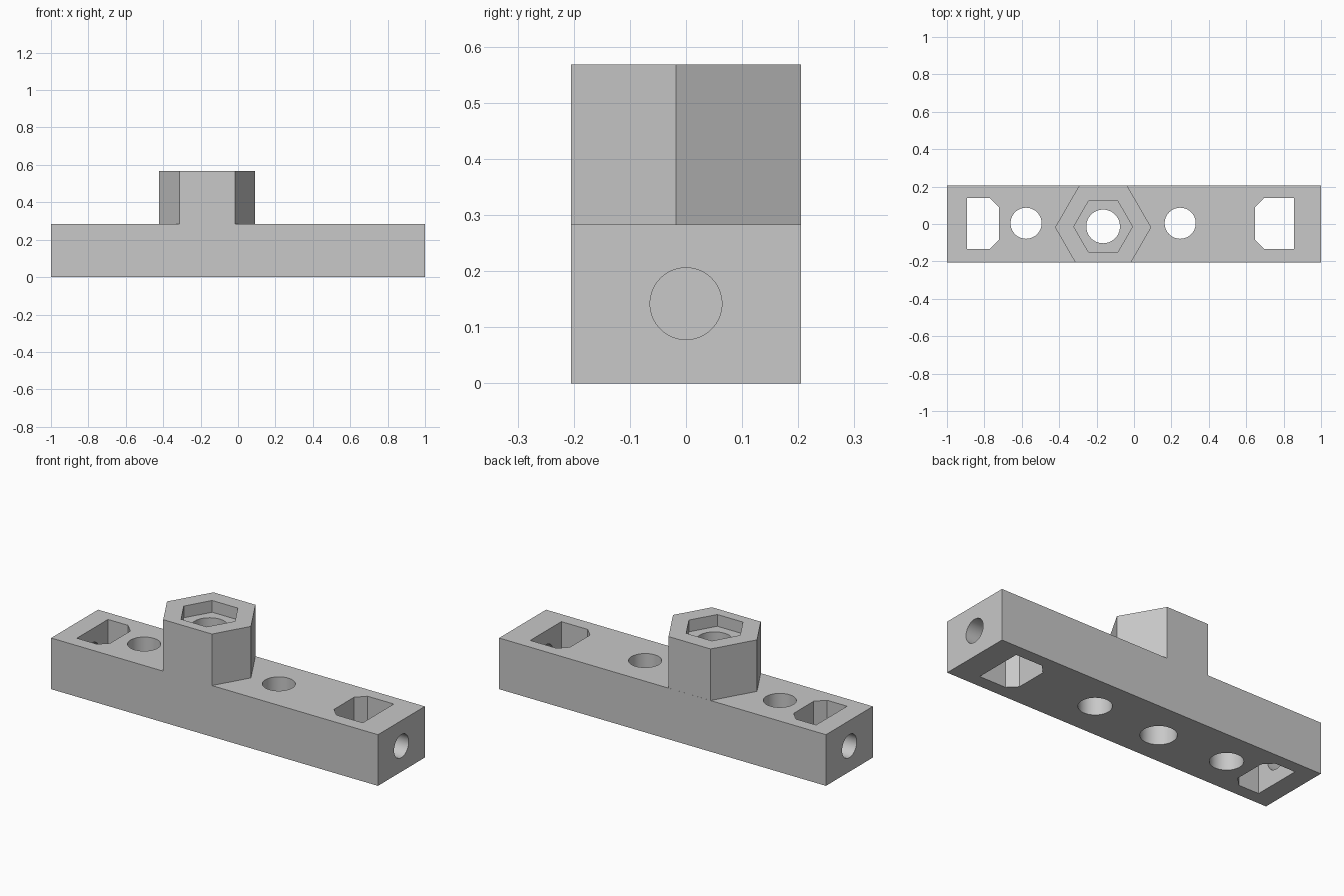
import bpy, bmesh, math
from mathutils import Matrix

cube = bpy.data.objects.get("Cube")
if cube:
    bpy.data.objects.remove(cube, do_unlink=True)

WIDTH, BAR_TOP, BOSS_TOP = 0.41, 0.283, 0.568
BOSS_X, BOSS_Y = -0.165, -0.018

grey = bpy.data.materials.new("light_grey")
grey.use_nodes = True
colour = (0.58, 0.58, 0.58, 1)
grey.diffuse_color = colour
grey.node_tree.nodes["Principled BSDF"].inputs["Base Color"].default_value = colour


def prism(name, points, z0, z1):
    """Extrude a flat outline from z0 up to z1."""
    bm = bmesh.new()
    face = bm.faces.new([bm.verts.new((x, y, z0)) for x, y in points])
    new = bmesh.ops.extrude_face_region(bm, geom=[face])["geom"]
    verts = [v for v in new if isinstance(v, bmesh.types.BMVert)]
    bmesh.ops.translate(bm, vec=(0, 0, z1 - z0), verts=verts)
    bmesh.ops.recalc_face_normals(bm, faces=bm.faces)
    mesh = bpy.data.meshes.new(name)
    bm.to_mesh(mesh)
    bm.free()
    mesh.materials.append(grey)
    obj = bpy.data.objects.new(name, mesh)
    bpy.context.collection.objects.link(obj)
    return obj


def ring(x, y, radius, sides):
    angles = [math.tau * i / sides for i in range(sides)]
    return [(x + radius * math.cos(a), y + radius * math.sin(a)) for a in angles]


def rectangle(half_x, half_y):
    return [(-half_x, -half_y), (half_x, -half_y), (half_x, half_y), (-half_x, half_y)]


def combine(target, tool, operation):
    """Apply an exact boolean and discard the tool."""
    mod = target.modifiers.new(operation, 'BOOLEAN')
    mod.operation, mod.solver, mod.object = operation, 'EXACT', tool
    bpy.context.view_layer.objects.active = target
    bpy.ops.object.modifier_apply(modifier=mod.name)
    bpy.data.objects.remove(tool, do_unlink=True)


# Bar with a hexagonal boss, both trimmed flush by one envelope
body = prism("mounting_bar", rectangle(1.1, 0.3), 0, BAR_TOP)
boss = prism("hex_boss", ring(BOSS_X, BOSS_Y, 0.257, 6), 0.1, BOSS_TOP)
combine(body, boss, 'UNION')
combine(body, prism("envelope", rectangle(1, WIDTH / 2), -0.1, 0.7), 'INTERSECT')

# Hexagonal pocket in the boss
pocket = prism("hex_pocket", ring(BOSS_X, -0.014, 0.157, 6), BOSS_TOP - 0.065, 0.7)
combine(body, pocket, 'DIFFERENCE')

# Vertical through holes
for x, y, radius in ((-0.577, 0.004, 0.083), (BOSS_X, -0.013, 0.09), (0.247, 0.004, 0.083)):
    combine(body, prism("hole", ring(x, y, radius, 64), -0.1, 0.7), 'DIFFERENCE')

# Chamfered slots near both ends: outer wall, chamfer start, inner wall
for outer, shoulder, inner in ((-0.893, -0.77, -0.722), (0.856, 0.695, 0.647)):
    outline = [(outer, -0.133), (shoulder, -0.133), (inner, -0.085),
               (inner, 0.09), (shoulder, 0.139), (outer, 0.139)]
    combine(body, prism("slot", outline, -0.1, 0.7), 'DIFFERENCE')

# Horizontal bores from each end into its slot
for side in (-1, 1):
    bore = prism("end_bore", ring(0, 0, 0.064, 64), 0.78, 1.1)
    bore.data.transform(Matrix.Translation((0, 0, 0.142))
                        @ Matrix.Rotation(side * math.pi / 2, 4, 'Y'))
    combine(body, bore, 'DIFFERENCE')

# Smooth bores, crisp edges
bpy.ops.object.select_all(action='DESELECT')
body.select_set(True)
bpy.context.view_layer.objects.active = body
bpy.ops.object.shade_smooth_by_angle(angle=math.radians(30))
